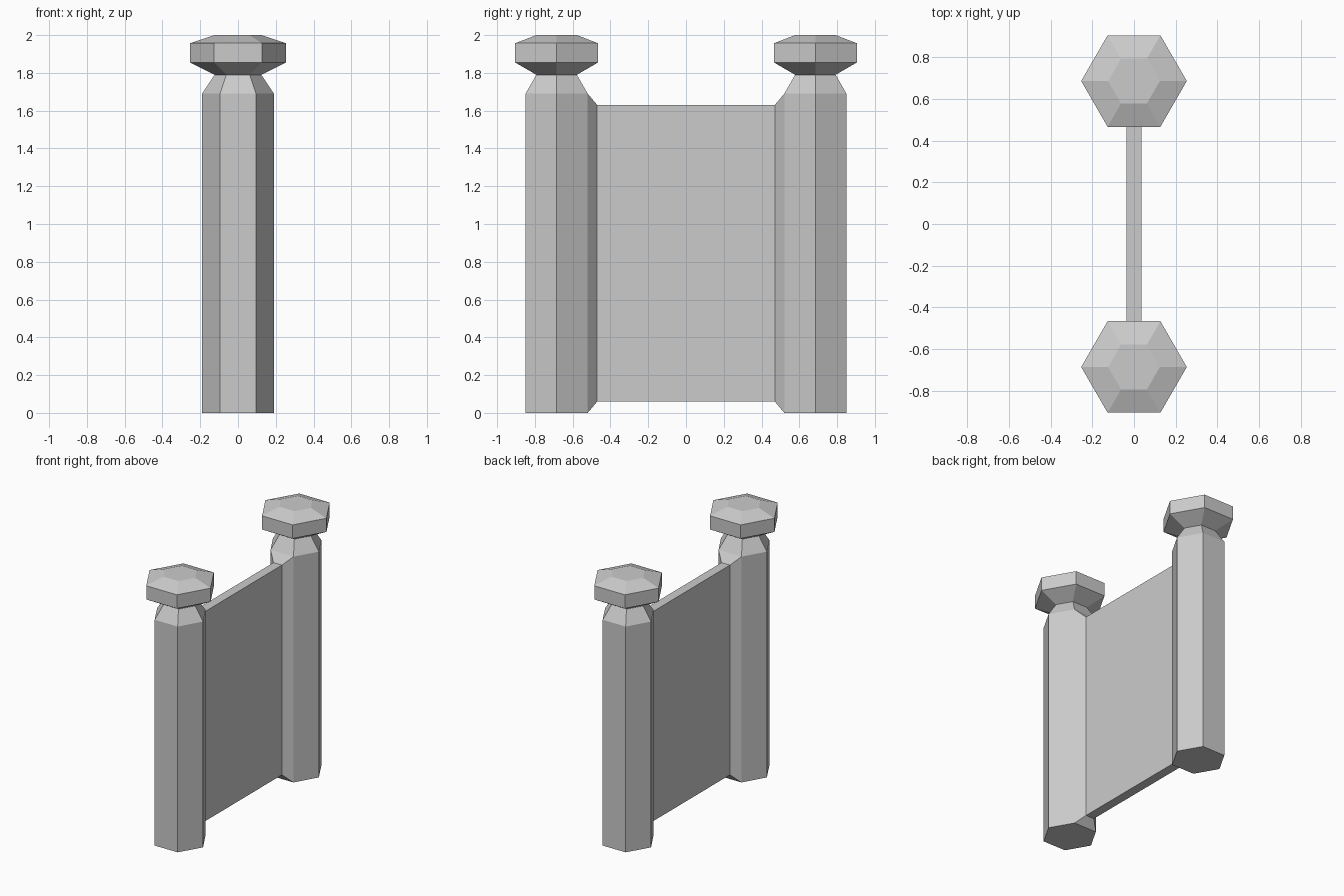
import bpy, bmesh
from math import sin, cos, pi

if "Cube" in bpy.data.objects:
    bpy.data.objects.remove(bpy.data.objects["Cube"])

POST_Y = 0.685
POST_R = 0.19
POST_TOP = 1.69


def loft(bm, rings, caps=True):
    """Skin a list of equal-length closed rings of points."""
    loops = [[bm.verts.new(p) for p in ring] for ring in rings]
    n = len(loops[0])
    faces = []
    for a, b in zip(loops, loops[1:]):
        for i in range(n):
            j = (i + 1) % n
            faces.append(bm.faces.new((a[i], a[j], b[j], b[i])))
    if caps:
        bm.faces.new(loops[0][::-1])
        bm.faces.new(loops[-1])
    return faces


def hexagon(y, r, z):
    return [(r * cos(i * pi / 3), y + r * sin(i * pi / 3), z) for i in range(6)]


def rectangle(y, half_width, z0, z1):
    return [(-half_width, y, z0), (half_width, y, z0),
            (half_width, y, z1), (-half_width, y, z1)]


bm = bmesh.new()

# Two hexagonal posts: shaft, tapered neck, flared cap
profile = [(POST_R, 0), (POST_R, POST_TOP), (0.124, 1.79),
           (0.253, 1.855), (0.253, 1.957), (0.124, 2.0)]
for side in (-1, 1):
    faces = loft(bm, [hexagon(side * POST_Y, r, z) for r, z in profile])
    # Open the shaft side facing the panel
    inner = min(faces[:6], key=lambda f: side * f.calc_center_median().y)
    bm.faces.remove(inner)

# Thin panel flaring out to meet the open shaft sides
inner_y = POST_Y - POST_R * sin(pi / 3)
loft(bm, [rectangle(-inner_y, POST_R / 2, 0, POST_TOP),
          rectangle(-0.47, 0.035, 0.06, 1.63),
          rectangle(0.47, 0.035, 0.06, 1.63),
          rectangle(inner_y, POST_R / 2, 0, POST_TOP)], caps=False)

# Weld posts and panel into one closed shell
bmesh.ops.remove_doubles(bm, verts=bm.verts, dist=0.001)
bmesh.ops.recalc_face_normals(bm, faces=bm.faces)

mesh = bpy.data.meshes.new("fence_section")
bm.to_mesh(mesh)
bm.free()
bpy.context.collection.objects.link(bpy.data.objects.new("fence_section", mesh))
